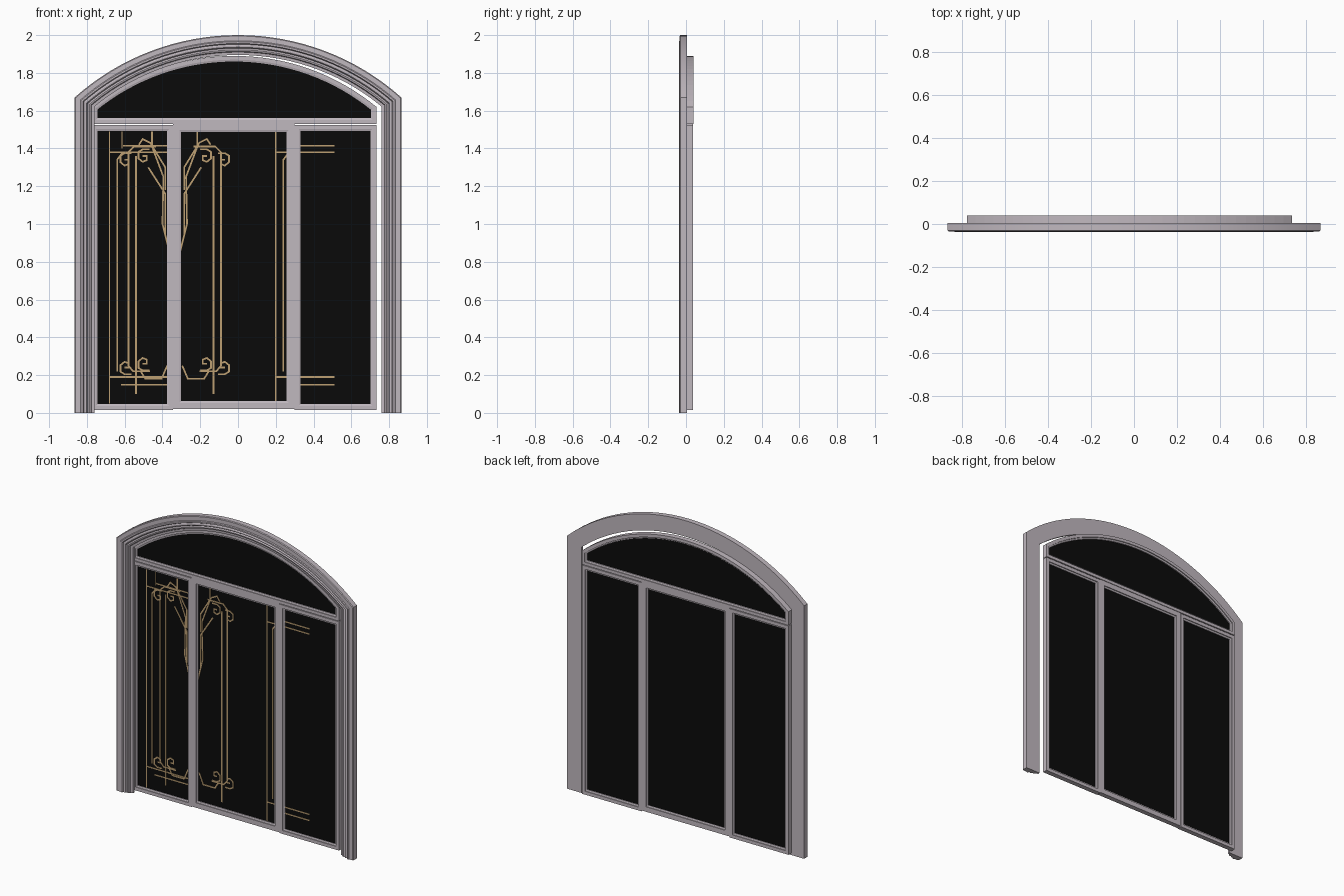
import bpy, bmesh, math
from mathutils import Vector

if "Cube" in bpy.data.objects:
    bpy.data.objects.remove(bpy.data.objects["Cube"], do_unlink=True)


def material(name, rgb):
    m = bpy.data.materials.new(name)
    m.use_nodes = True
    m.diffuse_color = (*rgb, 1)
    m.node_tree.nodes["Principled BSDF"].inputs["Base Color"].default_value = (*rgb, 1)
    return m


PAINT = material("pale mauve paint", (0.53, 0.48, 0.52))
GLASS = material("black glass", (0.003, 0.003, 0.003))
GOLD = material("antique gold", (0.51, 0.35, 0.17))


def finish(name, bm, mat, smooth=False):
    bmesh.ops.recalc_face_normals(bm, faces=bm.faces)
    mesh = bpy.data.meshes.new(name)
    bm.to_mesh(mesh)
    bm.free()
    mesh.materials.append(mat)
    ob = bpy.data.objects.new(name, mesh)
    bpy.context.collection.objects.link(ob)
    if smooth:
        bpy.ops.object.select_all(action="DESELECT")
        ob.select_set(True)
        bpy.context.view_layer.objects.active = ob
        bpy.ops.object.shade_smooth_by_angle(angle=math.radians(25))
    return ob


def sweep(bm, path, profile, loop=False):
    """Sweep a closed (inward offset, depth) profile along a clockwise x-z path with mitres."""
    pts = [Vector(p) for p in path]
    n = len(pts)
    rings = []
    for i, p in enumerate(pts):
        a = p - pts[i - 1] if (i or loop) else pts[1] - p
        b = pts[(i + 1) % n] - p if (i < n - 1 or loop) else a
        na, nb = (Vector((d.y, -d.x)).normalized() for d in (a, b))
        mitre = (na + nb) / max(1 + na.dot(nb), 0.4)
        rings.append([bm.verts.new((p.x + mitre.x * o, y, p.y + mitre.y * o))
                      for o, y in profile])
    k = len(profile)
    for i in range(n if loop else n - 1):
        r, s = rings[i], rings[(i + 1) % n]
        for j in range(k):
            bm.faces.new((r[j], r[(j + 1) % k], s[(j + 1) % k], s[j]))
    if not loop:
        bm.faces.new(rings[0])
        bm.faces.new(rings[-1])


def arched(cx, half, bottom, spring, apex, steps=32):
    """Clockwise outline: up the left side, over a segmental arch, down the right."""
    rise = apex - spring
    radius = (half * half + rise * rise) / (2 * rise)
    limit = math.asin(half / radius)
    arc = []
    for i in range(steps + 1):
        t = limit * (2 * i / steps - 1)
        arc.append((cx + radius * math.sin(t), apex - radius + radius * math.cos(t)))
    return [(cx - half, bottom)] + arc + [(cx + half, bottom)]


def rectangle(x0, x1, z0, z1):
    return [(x0, z0), (x0, z1), (x1, z1), (x1, z0)]


def glazed_frame(name, outline, width, front, back):
    """Stepped frame with an inner glazing bead and a pane of glass."""
    bead = width - 0.01
    bm = bmesh.new()
    sweep(bm, outline, [(0, back), (0, front), (bead, front), (bead, front + 0.006),
                        (width, front + 0.009), (width, back - 0.009),
                        (bead, back - 0.006), (bead, back)], loop=True)
    finish(name + "_frame", bm, PAINT)
    bm = bmesh.new()
    sweep_pane = [Vector(p) for p in outline]
    cx = (min(p.x for p in sweep_pane) + max(p.x for p in sweep_pane)) / 2
    cz = (min(p.y for p in sweep_pane) + max(p.y for p in sweep_pane)) / 2
    pane = []
    for p in sweep_pane:
        # shrink slightly so the pane edge sits inside the frame
        pane.append(bm.verts.new((cx + (p.x - cx) * 0.98, 0.019, cz + (p.y - cz) * 0.98)))
    face = bm.faces.new(pane)
    back_face = bmesh.ops.extrude_face_region(bm, geom=[face])["geom"]
    bmesh.ops.translate(bm, vec=(0, 0.005, 0),
                        verts=[g for g in back_face if isinstance(g, bmesh.types.BMVert)])
    finish(name + "_glass", bm, GLASS)


# Moulded surround: two jambs and a segmental arch
MOULDING = [(0, 0.004), (0, -0.03), (0.005, -0.034), (0.03, -0.034), (0.035, -0.038),
            (0.044, -0.038), (0.049, -0.028), (0.056, -0.031), (0.064, -0.03),
            (0.07, -0.02), (0.078, -0.024), (0.086, -0.022), (0.09, -0.012),
            (0.105, -0.01), (0.105, 0.004)]
bm = bmesh.new()
sweep(bm, arched(0, 0.865, 0, 1.67, 2.0), MOULDING)
finish("arched_surround", bm, PAINT, smooth=True)

# Window lights behind the surround
LEFT, RIGHT = -0.775, 0.733
glazed_frame("fanlight", arched((LEFT + RIGHT) / 2, (RIGHT - LEFT) / 2, 1.53, 1.62, 1.89),
             0.03, 0.004, 0.04)
glazed_frame("right_side_light", rectangle(LEFT, -0.343, 0.015, 1.525), 0.032, 0.006, 0.038)
glazed_frame("left_side_light", rectangle(0.3, RIGHT, 0.015, 1.525), 0.032, 0.006, 0.038)
glazed_frame("centre_light", rectangle(-0.343, 0.3, 0.02, 1.53), 0.042, 0.004, 0.036)

# Gold line ornament laid on the front of the glass
gold = bmesh.new()


def line(points, width=0.009):
    h = width / 2
    sweep(gold, points, [(-h, 0.0185), (-h, 0.016), (h, 0.016), (h, 0.0185)])


def border(x):
    line([(x, 0.05), (x, 1.49)], 0.007)
    line([(x + 0.04, 0.22), (x + 0.04, 1.34), (x + 0.07, 1.38)])
    for z, start in ((1.415, 0.07), (1.38, 0), (0.19, 0), (0.15, 0.06)):
        line([(x + start, z), (x + 0.31, z)], 0.008)


for x in (-0.68, 0.2):
    border(x)
line([(-0.615, 1.49), (-0.615, 1.4)], 0.006)

AXIS = -0.335


def mirrored(points):
    for side in (-1, 1):
        line([(AXIS + side * x, z) for x, z in points])


def scroll(x, z, up):
    """Small squared hook in a corner of the ornament."""
    r = 0.022
    mirrored([(x + a * r, z + up * b * r) for a, b in
              ((0, 0), (-1, 0), (-1, -1), (0, -1.4), (1, -0.6), (1, 1), (0, 1.6), (-1.6, 1.6))])


mirrored([(0.1, 1.41), (0.215, 1.41), (0.245, 1.38), (0.245, 0.25), (0.22, 0.22), (0.13, 0.22)])
mirrored([(0.205, 1.36), (0.205, 0.1)])
mirrored([(0.12, 1.49), (0.12, 1.41), (0.06, 1.25), (0.065, 1.0), (0.03, 0.86)])
mirrored([(0.19, 1.42), (0.17, 1.45), (0.13, 1.43), (0.05, 1.3), (0.05, 1.18)])
mirrored([(0.14, 1.3), (0.05, 1.16), (0.05, 0.95)])
mirrored([(0.04, 0.25), (0.07, 0.18), (0.155, 0.18), (0.18, 0.22)])
for up, z in ((1, 1.36), (-1, 0.26)):
    scroll(0.17, z, up)
    scroll(0.265, z - 0.02, up)
finish("gold_ornament", gold, GOLD)
